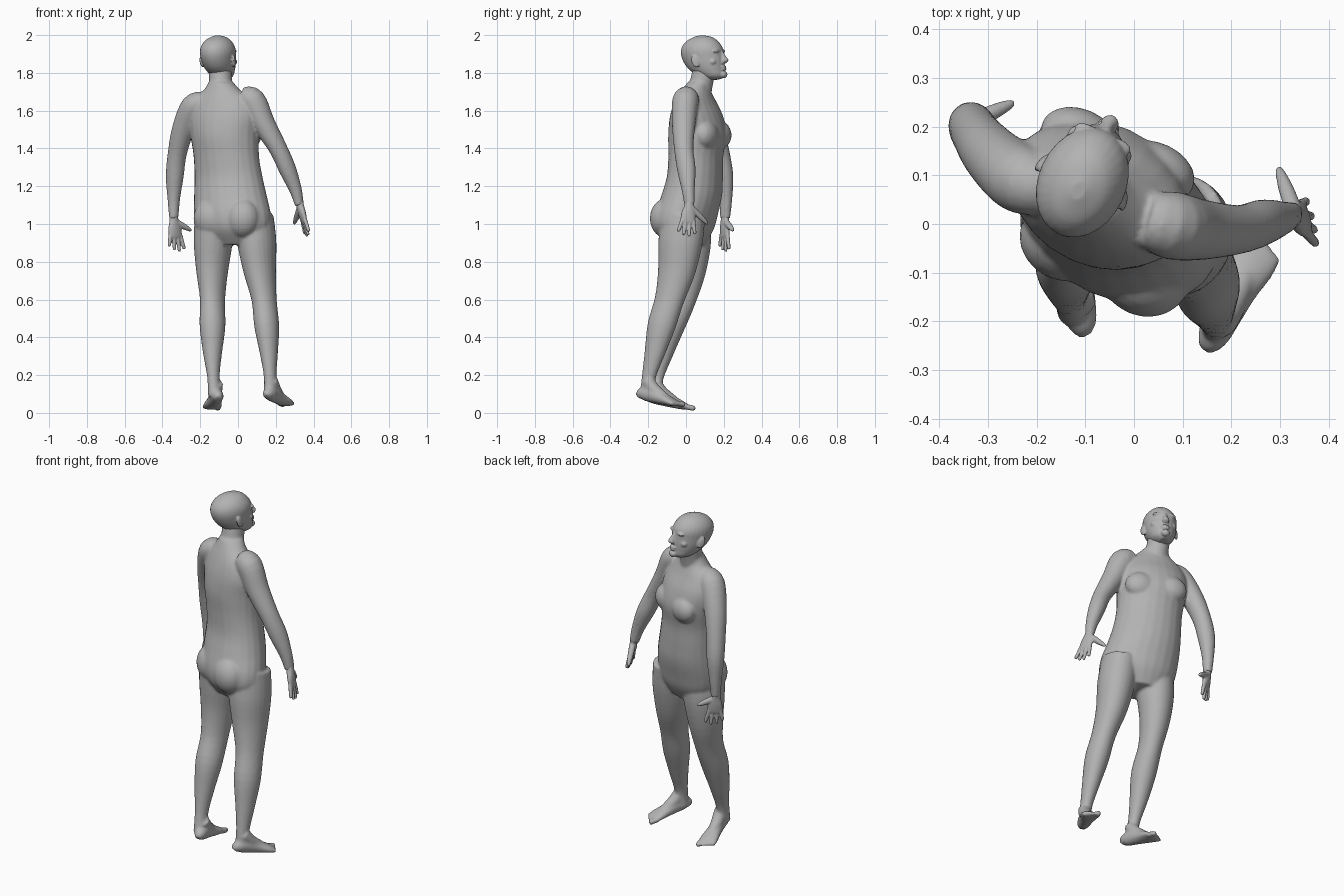
import bpy, bmesh, math
from mathutils import Vector, Matrix

cube = bpy.data.objects.get("Cube")
if cube:
    bpy.data.objects.remove(cube)

skin = bpy.data.materials.new("grey skin")
skin.use_nodes = True
GREY = (0.45, 0.45, 0.45, 1)
skin.diffuse_color = GREY
skin.node_tree.nodes["Principled BSDF"].inputs["Base Color"].default_value = GREY
YAW = math.radians(-24)
ACROSS = Vector((math.cos(YAW), math.sin(YAW), 0))
FRONT = Vector((-math.sin(YAW), math.cos(YAW), 0))
UP = Vector((0, 0, 1))


def spline(rows, steps=4):
    """Catmull-Rom interpolation of (x, y, z, half width, half depth) rows."""
    rows = [Vector(r) for r in rows]
    out = []
    for i in range(len(rows) - 1):
        p0, p1, p2, p3 = (rows[max(0, min(len(rows) - 1, i + k))] for k in (-1, 0, 1, 2))
        for s in range(steps):
            t = s / steps
            out.append(p1 + (p2 - p0) * (t / 2) + (p0 * 2 - p1 * 5 + p2 * 4 - p3) * (t * t / 2)
                       + (p1 * 3 - p0 - p2 * 3 + p3) * (t ** 3 / 2))
    return out + [rows[-1]]


def loft(bm, rows, side=ACROSS, sides=24, level=False):
    """Skin elliptical rings along a path; level rings stay horizontal."""
    pts = spline(rows)
    rings = []
    for i, p in enumerate(pts):
        centre = Vector(p[:3])
        t = Vector(pts[min(i + 1, len(pts) - 1)][:3]) - Vector(pts[max(i - 1, 0)][:3])
        t = UP.copy() if level else t.normalized()
        u = (side - t * side.dot(t)).normalized()
        v = t.cross(u)
        rings.append([bm.verts.new(centre + u * (p[3] * math.cos(a)) + v * (p[4] * math.sin(a)))
                      for a in (math.tau * k / sides for k in range(sides))])
    for r0, r1 in zip(rings, rings[1:]):
        for k in range(sides):
            j = (k + 1) % sides
            bm.faces.new((r0[k], r0[j], r1[j], r1[k]))
    bm.faces.new(rings[0][::-1])
    bm.faces.new(rings[-1])


def ball(bm, centre, size, turn=None):
    """Ellipsoid, turned with the torso unless told otherwise."""
    turn = turn if turn is not None else Matrix.Rotation(YAW, 4, 'Z')
    bmesh.ops.create_uvsphere(bm, u_segments=20, v_segments=12, radius=1,
                              matrix=Matrix.Translation(centre) @ turn @ Matrix.Diagonal((*size, 1)))


def finish(name, bm, voxel, smooth):
    """Fuse the overlapping volumes into one smooth skin."""
    bmesh.ops.recalc_face_normals(bm, faces=bm.faces)
    mesh = bpy.data.meshes.new(name)
    bm.to_mesh(mesh)
    bm.free()
    obj = bpy.data.objects.new(name, mesh)
    bpy.context.collection.objects.link(obj)
    mesh.materials.append(skin)
    fuse = obj.modifiers.new("fuse", 'REMESH')
    fuse.mode = 'VOXEL'
    fuse.voxel_size = voxel
    fuse.use_smooth_shade = True
    soft = obj.modifiers.new("soften", 'SMOOTH')
    soft.factor = 0.5
    soft.iterations = smooth
    return obj


# Torso, from crotch to neck
body = bmesh.new()
loft(body, [(-.025, 0, .89, .14, .09), (-.025, -.005, .97, .2, .14), (-.03, .003, 1.05, .212, .155),
            (-.04, .03, 1.15, .2, .152), (-.05, .047, 1.25, .187, .14), (-.062, .052, 1.36, .18, .138),
            (-.07, .06, 1.47, .188, .147), (-.075, .056, 1.57, .195, .128),
            (-.08, .05, 1.65, .165, .095), (-.085, .055, 1.71, .1, .07), (-.09, .07, 1.75, .066, .062)],
     level=True)
loft(body, [(-.09, .06, 1.66, .075, .07), (-.092, .08, 1.74, .062, .062), (-.095, .1, 1.83, .06, .062)])

# Chest and buttocks
for s in (-1, 1):
    ball(body, Vector((-.07, .06, 1.47)) + ACROSS * .085 * s + FRONT * .09, (.085, .06, .075))
    ball(body, Vector((-.03, 0, 1.03)) + ACROSS * .09 * s - FRONT * .075, (.095, .085, .105))

# Legs
loft(body, [(.085, -.015, 1.04, .1, .12), (.1, -.03, .9, .1, .12), (.115, -.05, .75, .083, .102),
            (.138, -.088, .6, .064, .08), (.152, -.13, .46, .064, .076), (.163, -.165, .32, .047, .056),
            (.17, -.197, .19, .032, .038), (.172, -.205, .09, .036, .042)])
loft(body, [(-.125, .015, 1.04, .1, .12), (-.132, .02, .9, .1, .115), (-.137, .01, .75, .082, .097),
            (-.135, -.025, .6, .064, .08), (-.135, -.08, .46, .067, .075), (-.135, -.12, .32, .05, .055),
            (-.13, -.155, .19, .032, .038), (-.122, -.172, .09, .036, .042)])

# Arms
loft(body, [(.03, .01, 1.665, .06, .06), (.078, -.003, 1.65, .07, .07), (.137, -.012, 1.53, .06, .063),
            (.212, -.012, 1.4, .048, .052), (.262, .002, 1.29, .045, .05),
            (.305, .012, 1.18, .033, .035), (.325, .018, 1.1, .023, .028)])
loft(body, [(-.18, .075, 1.64, .06, .06), (-.235, .093, 1.62, .068, .07), (-.29, .14, 1.5, .06, .062),
            (-.322, .18, 1.37, .05, .053), (-.335, .203, 1.25, .047, .048),
            (-.34, .21, 1.13, .033, .035), (-.34, .207, 1.03, .024, .027)])


def foot(bm, heel, toe, inner):
    """Wedge-shaped foot with five toes; inner is the big-toe side (+1 or -1)."""
    heel, toe = Vector(heel), Vector(toe)
    way = toe - heel
    side = Vector((way.y, -way.x, 0)).normalized()
    rows = [(0, .014, .018, .02), (.08, .034, .032, .034), (.28, .04, .036, .042), (.5, .03, .04, .034),
            (.72, .02, .05, .024), (.86, .013, .05, .015)]
    loft(bm, [(*(heel + way * f + UP * lift), a, b) for f, lift, a, b in rows], side)
    # instep joining the ankle to the sole
    loft(bm, [(*(heel + way * f + UP * lift), a, a) for f, lift, a in
              ((.2, .11, .034), (.36, .065, .034), (.6, .035, .025))], side)
    for i in range(5):
        r = .015 if i == 0 else .0105
        root = heel + way * .8 + side * inner * (.036 - i * .0185) + UP * .013
        tip = root + way * (.2 - .03 * i)
        loft(bm, [(*root, r, r), (*root.lerp(tip, .8), r, r), (*tip, r * .5, r * .5)], side, 10)


foot(body, (.152, -.25, .07), (.275, -.02, .03), -1)
foot(body, (-.105, -.22, .058), (-.145, .045, .01), 1)
finish("body", body, .008, 4)


def hand(name, wrist, way, side, thumb_tip):
    """Flat palm, four spread fingers and a thumb; side points to the thumb."""
    bm = bmesh.new()
    wrist, way, side = Vector(wrist), Vector(way).normalized(), Vector(side).normalized()
    loft(bm, [(*(wrist + way * d), a, b) for d, a, b in
              ((-.03, .023, .022), (.01, .026, .02), (.05, .038, .019), (.09, .04, .015), (.105, .036, .011))], side)
    for i, length in enumerate((.08, .092, .085, .065)):
        spread = 1.5 - i
        root = wrist + way * .085 + side * spread * .02
        tip = root + way * length + side * spread * .011
        loft(bm, [(*root, .011, .011), (*root.lerp(tip, .5), .0105, .0105),
                  (*root.lerp(tip, .9), .009, .009), (*tip, .005, .005)], side, 10)
    base, tip = wrist + way * .02 + side * .012, Vector(thumb_tip)
    loft(bm, [(*base, .018, .018), (*base.lerp(tip, .5), .016, .016),
              (*base.lerp(tip, .85), .011, .011), (*tip, .006, .006)], way, 10)
    finish(name, bm, .0045, 2)


hand("left_hand", (.327, .018, 1.105), (.25, -.1, -1), (-.25, .95, 0), (.297, .115, 1.0))
hand("right_hand", (-.34, .206, 1.03), (.1, -.02, -1), (.8, .5, 0), (-.247, .25, .965))

# Head, modelled upright and facing +y, then turned and tilted back
head = bmesh.new()
loft(head, [(0, .057, -.128, .022, .03), (0, .045, -.11, .05, .058), (0, .025, -.08, .068, .082),
            (0, .01, -.045, .08, .102), (0, 0, -.005, .087, .113), (0, -.004, .035, .09, .116),
            (0, -.008, .07, .08, .102), (0, -.008, .1, .054, .07), (0, -.008, .117, .015, .02)],
     Vector((1, 0, 0)), 28, level=True)
flat = Matrix()
ball(head, (0, .102, -.108), (.024, .02, .02), flat)          # chin
ball(head, (0, .104, -.068), (.026, .018, .0075), flat)       # upper lip
ball(head, (0, .104, -.081), (.022, .018, .0075), flat)       # lower lip
loft(head, [(0, .105, .015, .011, .012), (0, .115, -.015, .012, .016),
            (0, .122, -.037, .019, .019), (0, .112, -.05, .016, .012)], Vector((1, 0, 0)), 14, level=True)
for s in (-1, 1):
    ball(head, (s * .034, .095, .018), (.03, .016, .01), flat)     # brow
    ball(head, (s * .035, .09, -.002), (.015, .012, .009), flat)   # eye
    ball(head, (s * .045, .072, -.035), (.026, .022, .02), flat)   # cheek
    ear = Matrix.Rotation(s * math.radians(20), 4, 'Z') @ Matrix.Rotation(math.radians(12), 4, 'X')
    ball(head, (s * .091, -.008, -.02), (.009, .021, .034), ear)   # ear
skull = finish("head", head, .0045, 3)
skull.location = (-.103, .092, 1.882)
skull.rotation_euler = (math.radians(9), 0, math.radians(-25))
